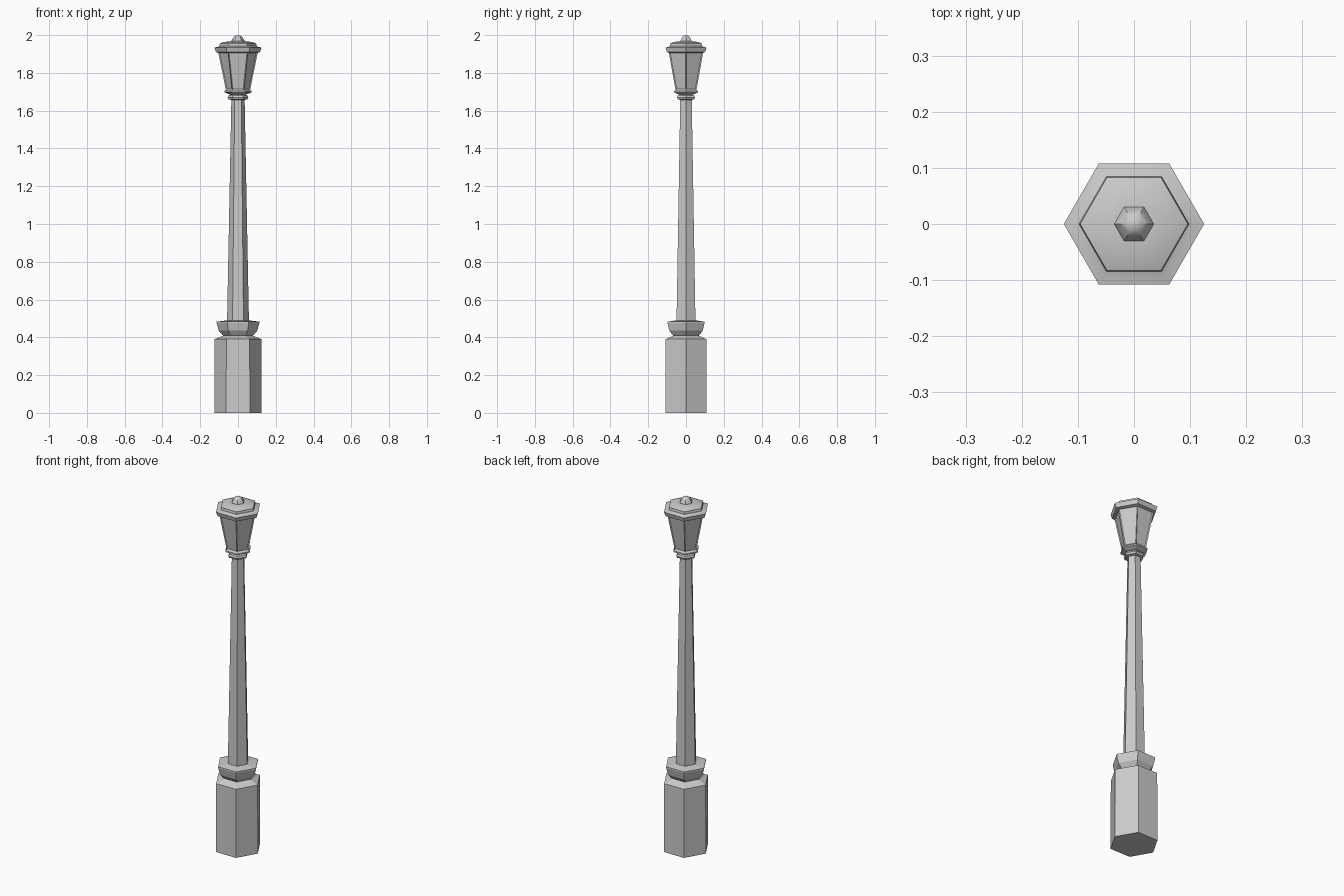
import bpy, bmesh, math

if "Cube" in bpy.data.objects:
    bpy.data.objects.remove(bpy.data.objects["Cube"])


def hex_lathe(name, profile):
    """Six-sided turned part from (radius, height) points, capped at both ends."""
    bm = bmesh.new()
    rings = [[bm.verts.new((r * math.cos(i * math.pi / 3), r * math.sin(i * math.pi / 3), z))
              for i in range(6)] for r, z in profile]
    for a, b in zip(rings, rings[1:]):
        for i in range(6):
            j = (i + 1) % 6
            bm.faces.new((a[i], a[j], b[j], b[i]))
    bm.faces.new(rings[0][::-1])
    bm.faces.new(rings[-1])
    return finish(name, bm)


def finish(name, bm):
    bmesh.ops.recalc_face_normals(bm, faces=bm.faces)
    mesh = bpy.data.meshes.new(name)
    bm.to_mesh(mesh)
    bm.free()
    obj = bpy.data.objects.new(name, mesh)
    bpy.context.collection.objects.link(obj)
    return obj


# Pedestal with sloped shoulder
hex_lathe("pedestal", [(0.125, 0), (0.124, 0.39), (0.075, 0.41)])

# Flared collar around the foot of the shaft
hex_lathe("base_collar", [(0.07, 0.405), (0.082, 0.412), (0.102, 0.435),
                          (0.113, 0.475), (0.113, 0.483), (0.058, 0.49)])

# Tapered shaft
hex_lathe("shaft", [(0.058, 0.48), (0.035, 1.665)])

# Two rings holding the lantern
hex_lathe("neck_rings", [(0.036, 1.657), (0.05, 1.66), (0.055, 1.67), (0.05, 1.68),
                         (0.04, 1.685), (0.055, 1.69), (0.072, 1.697), (0.072, 1.705),
                         (0.06, 1.71)])

# Lantern body with recessed panes
lantern = hex_lathe("lantern", [(0.064, 1.708), (0.105, 1.91)])
bm = bmesh.new()
bm.from_mesh(lantern.data)
panes = [f for f in bm.faces if len(f.verts) == 4]
bmesh.ops.inset_individual(bm, faces=panes, thickness=0.007, depth=-0.005)
bm.to_mesh(lantern.data)
bm.free()

# Stepped roof with eaves
roof = hex_lathe("roof", [(0.1, 1.905), (0.117, 1.91), (0.125, 1.934), (0.108, 1.938),
                          (0.098, 1.942), (0.096, 1.956), (0.078, 1.963), (0.037, 1.968)])

# Rounded finial
finial = hex_lathe("finial", [(0.037, 1.962), (0.034, 1.972), (0.026, 1.986),
                              (0.016, 1.996), (0.004, 2.0)])

# Soften the shallow steps of roof and finial
for obj in (roof, finial):
    bpy.ops.object.select_all(action='DESELECT')
    obj.select_set(True)
    bpy.context.view_layer.objects.active = obj
    bpy.ops.object.shade_smooth_by_angle(angle=math.radians(30))
